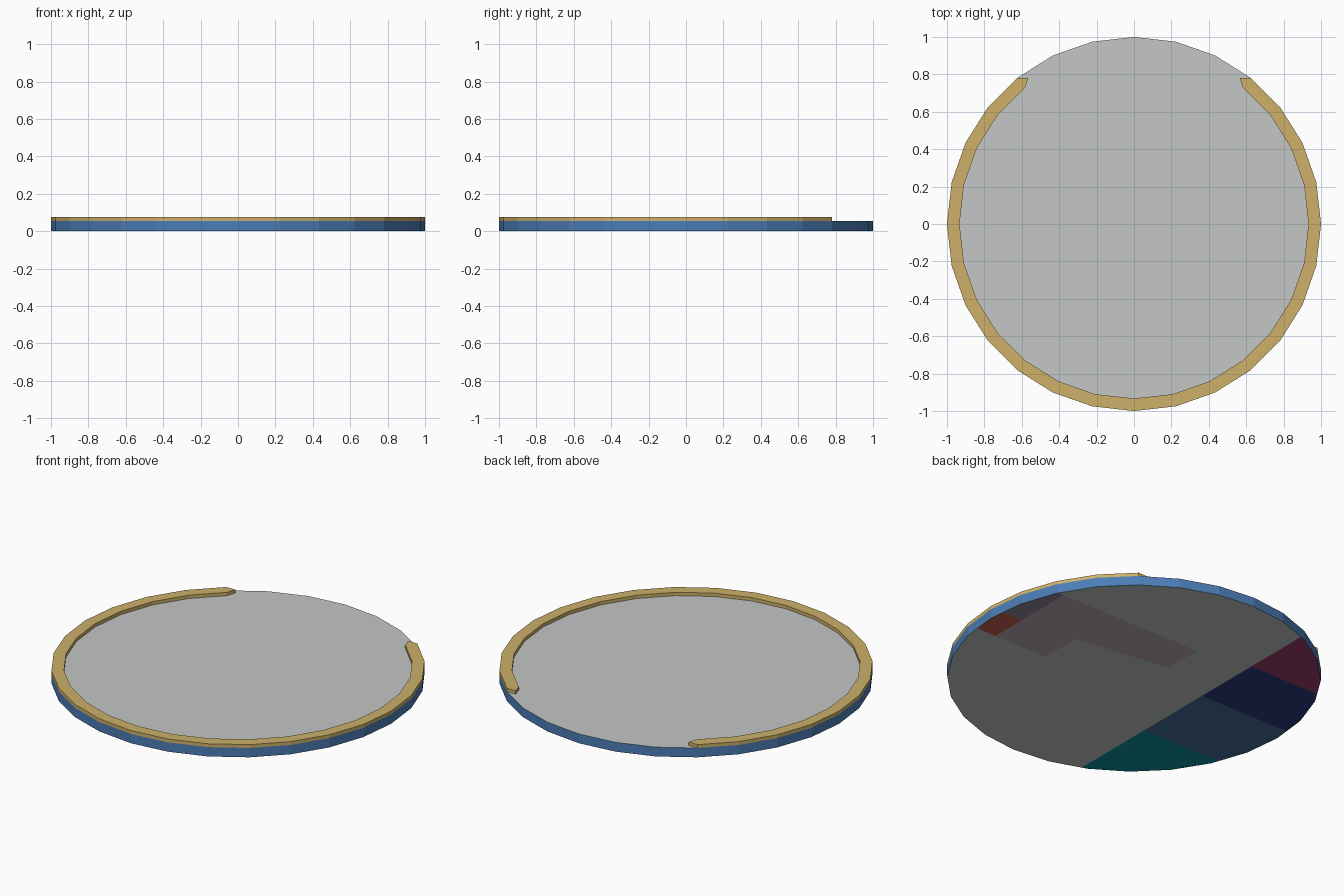
import bpy, bmesh, math
from mathutils import Vector

if "Cube" in bpy.data.objects:
    bpy.data.objects.remove(bpy.data.objects["Cube"])

SIDES = 28
DISC_TOP, RIM_TOP = 0.055, 0.075
R_OUT, R_IN = 1.0, 0.933


def material(name, srgb):
    lin = [((c / 255 + 0.055) / 1.055) ** 2.4 for c in srgb]
    m = bpy.data.materials.new(name)
    m.diffuse_color = (*lin, 1)
    m.use_nodes = True
    m.node_tree.nodes["Principled BSDF"].inputs["Base Color"].default_value = m.diffuse_color
    return m


MATS = [material(n, c) for n, c in [
    ("pale grey", (196, 199, 197)), ("blue", (76, 125, 182)),
    ("magenta", (152, 58, 106)), ("navy", (42, 58, 128)),
    ("slate blue", (70, 110, 155)), ("teal", (12, 145, 160)),
    ("red", (196, 98, 78)), ("dusky purple", (142, 134, 152)),
    ("mauve", (188, 168, 178)), ("gold", (205, 176, 106))]]
GREY, BLUE, MAGENTA, NAVY, SLATE, TEAL, RED, PURPLE, MAUVE, GOLD = range(10)


def finish(bm, name):
    me = bpy.data.meshes.new(name)
    bm.to_mesh(me)
    bm.free()
    for m in MATS:
        me.materials.append(m)
    ob = bpy.data.objects.new(name, me)
    bpy.context.collection.objects.link(ob)
    return ob


def polar(r, i, z):
    a = 2 * math.pi * i / SIDES
    return Vector((r * math.sin(a), r * math.cos(a), z))


def slant(x):
    # lower edge of the mauve panel
    return 0.193 - 0.137 * x


def underside(c):
    # colour of the underside panels by position
    if c.x < -0.40:
        return (MAGENTA if c.y > 0.5 else NAVY if c.y > 0.09
                else SLATE if c.y > -0.39 else TEAL)
    if c.x > 0.86 and -0.13 < c.y < 0.44:
        return PURPLE if c.y > 0.09 else RED
    if -0.07 < c.x < 0.86 and c.y < 0.44:
        if c.y > slant(c.x) or (c.x > 0.51 and c.y > -0.13):
            return MAUVE
    return GREY


# disc: grey top, blue edge, panelled underside
bm = bmesh.new()
bmesh.ops.create_cone(bm, cap_ends=True, segments=SIDES, radius1=R_OUT,
                      radius2=R_OUT, depth=DISC_TOP)
bmesh.ops.translate(bm, verts=bm.verts, vec=(0, 0, DISC_TOP / 2))
bm.normal_update()
cuts = [((x, 0, 0), (1, 0, 0)) for x in (-0.40, -0.07, 0.51, 0.86)]
cuts += [((0, y, 0), (0, 1, 0)) for y in (0.5, 0.44, 0.09, -0.13, -0.39)]
cuts.append(((0, slant(0), 0), (0.137, 1, 0)))
for co, no in cuts:
    faces = [f for f in bm.faces if f.normal.z < -0.5]
    edges = {e for f in faces for e in f.edges}
    verts = {v for f in faces for v in f.verts}
    bmesh.ops.bisect_plane(bm, geom=list(verts) + list(edges) + faces,
                           plane_co=co, plane_no=no, dist=1e-5)
    bm.normal_update()
for f in bm.faces:
    if f.normal.z > 0.5:
        f.material_index = GREY
    elif f.normal.z < -0.5:
        f.material_index = underside(f.calc_center_median())
    else:
        f.material_index = BLUE
finish(bm, "disc")

# raised rim: open at the back, ends cut straight across
bm = bmesh.new()
outer = [polar(R_OUT, i, DISC_TOP) for i in range(3, SIDES - 2)]
inner = [polar(R_IN, i, DISC_TOP) for i in range(3, SIDES - 2)]
y_end = outer[0].y
tip = Vector((0.565, y_end, DISC_TOP))
tip_l = Vector((-0.565, y_end, DISC_TOP))
vo = [bm.verts.new(p) for p in outer]
vi = [bm.verts.new(p) for p in inner]
faces = [bm.faces.new((vo[i], vo[i + 1], vi[i + 1], vi[i]))
         for i in range(len(vo) - 1)]
faces.append(bm.faces.new((bm.verts.new(tip), vo[0], vi[0])))
faces.append(bm.faces.new((vo[-1], bm.verts.new(tip_l), vi[-1])))
top = bmesh.ops.extrude_face_region(bm, geom=faces)["geom"]
bmesh.ops.translate(bm, verts=[g for g in top if isinstance(g, bmesh.types.BMVert)],
                    vec=(0, 0, RIM_TOP - DISC_TOP))
# the hidden contact face is left out
under = [f for f in bm.faces if all(v.co.z < DISC_TOP + 1e-4 for v in f.verts)]
bmesh.ops.recalc_face_normals(bm, faces=bm.faces)
if under:
    bmesh.ops.delete(bm, geom=under, context='FACES_ONLY')
for f in bm.faces:
    f.material_index = GOLD
    f.normal_update()
# keep the open shell facing outward
if any(f.normal.z < -0.5 for f in bm.faces):
    bmesh.ops.reverse_faces(bm, faces=bm.faces)
finish(bm, "raised_rim")
